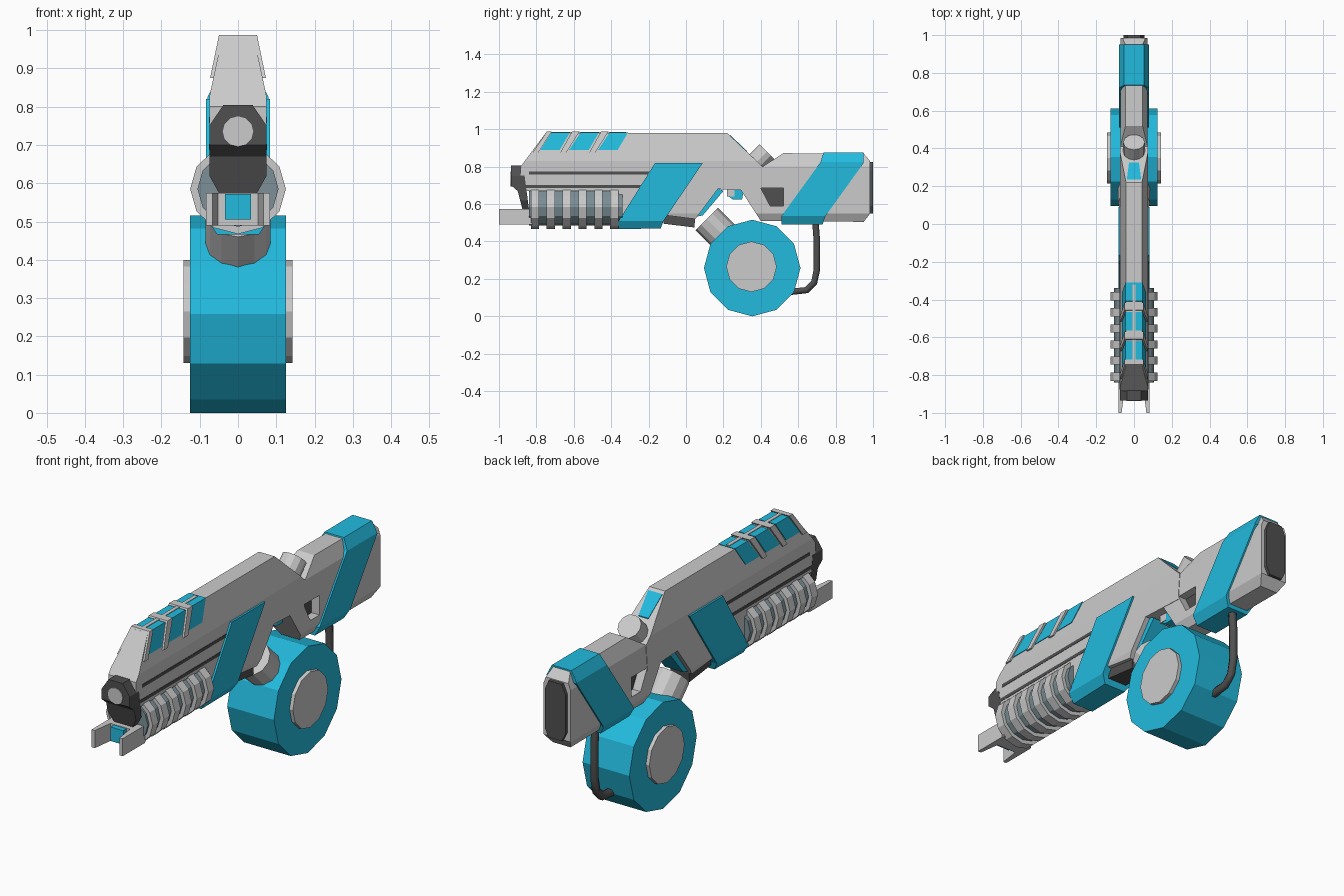
import bpy, bmesh
from mathutils import Vector

if "Cube" in bpy.data.objects:
    bpy.data.objects.remove(bpy.data.objects["Cube"])


def material(name, rgb):
    m = bpy.data.materials.new(name)
    m.diffuse_color = (*rgb, 1)
    m.use_nodes = True
    m.node_tree.nodes["Principled BSDF"].inputs["Base Color"].default_value = m.diffuse_color
    return m


BLUE = material("blue", (0.016, 0.5, 0.74))
DARK = material("dark", (0.08, 0.08, 0.08))
SLATE = material("slate", (0.2, 0.28, 0.31))


def finish(bm, name, mat):
    bmesh.ops.recalc_face_normals(bm, faces=bm.faces)
    me = bpy.data.meshes.new(name)
    bm.to_mesh(me)
    bm.free()
    ob = bpy.data.objects.new(name, me)
    bpy.context.collection.objects.link(ob)
    if mat:
        me.materials.append(mat)
    return ob


def half_width(section, z):
    if z <= section[0][0]:
        return section[0][1]
    for (z0, w0), (z1, w1) in zip(section, section[1:]):
        if z <= z1:
            return w0 + (w1 - w0) * (z - z0) / (z1 - z0)
    return section[-1][1]


def prism(name, profile, section, mat=None, x=0):
    """Side profile (y, z) extruded in x; section gives half width by height."""
    if not isinstance(section, list):
        section = [(0, section)]
    bm = bmesh.new()
    sides = [[bm.verts.new((s, y, z)) for y, z in profile] for s in (-1, 1)]
    bm.faces.new(sides[0])
    bm.faces.new(sides[1][::-1])
    n = len(profile)
    for i in range(n):
        j = (i + 1) % n
        bm.faces.new((sides[0][i], sides[1][i], sides[1][j], sides[0][j]))
    for z, _ in section:
        bmesh.ops.bisect_plane(bm, geom=bm.verts[:] + bm.edges[:] + bm.faces[:],
                               plane_co=(0, 0, z), plane_no=(0, 0, 1))
    for v in bm.verts:
        v.co.x = x + (1 if v.co.x > 0 else -1) * half_width(section, v.co.z)
    return finish(bm, name, mat)


def rect(y0, y1, z0, z1):
    return [(y0, z0), (y1, z0), (y1, z1), (y0, z1)]


def cylinder(name, a, b, r, sides=12, mat=None, zscale=1):
    a, b = Vector(a), Vector(b)
    bm = bmesh.new()
    bmesh.ops.create_cone(bm, cap_ends=True, segments=sides, radius1=r, radius2=r,
                          depth=(b - a).length)
    rot = (b - a).to_track_quat('Z', 'Y')
    mid = (a + b) / 2
    for v in bm.verts:
        p = rot @ v.co
        v.co = mid + Vector((p.x, p.y, p.z * zscale))
    return finish(bm, name, mat)


# Receiver with sloped upper sides
body_sec = [(0.5, 0.06), (0.55, 0.074), (0.83, 0.074), (0.98, 0.042)]
prism("receiver", [(-0.885, 0.67), (-0.885, 0.80), (-0.75, 0.98), (0.22, 0.98), (0.41, 0.80),
                   (0.40, 0.67), (0.17, 0.68), (0.05, 0.52), (-0.11, 0.54), (-0.36, 0.52),
                   (-0.36, 0.67)], body_sec)
prism("lower_block", [(-0.12, 0.56), (-0.12, 0.495), (0.045, 0.475), (0.05, 0.54)], 0.05, DARK)
for z, y0, y1 in ((0.765, -0.84, -0.19), (0.695, -0.875, -0.22)):
    prism("side_groove", rect(y0, y1, z - 0.008, z + 0.008), 0.0755, DARK)

# Stock with a pocket in each side
stock = prism("stock", [(0.29, 0.68), (0.41, 0.80), (0.52, 0.872), (0.95, 0.87), (0.985, 0.83),
                        (0.985, 0.55), (0.95, 0.505), (0.40, 0.51)],
              [(0.505, 0.048), (0.55, 0.072), (0.80, 0.072), (0.872, 0.045)])
pocket = [(0.40, 0.685), (0.52, 0.685), (0.52, 0.59), (0.45, 0.59)]
cutter = prism("pocket_cutter", pocket, 0.2)
cutter.hide_render = True
cutter.hide_set(True)
cut = stock.modifiers.new("pocket", 'BOOLEAN')
cut.object = cutter
cut.operation = 'DIFFERENCE'
cut.solver = 'EXACT'
prism("pocket_floor", [(0.39, 0.695), (0.53, 0.695), (0.53, 0.58), (0.44, 0.58)], 0.03, DARK)
prism("butt_pad", rect(0.97, 1.0, 0.55, 0.825),
      [(0.55, 0.035), (0.59, 0.055), (0.78, 0.055), (0.825, 0.035)], DARK)

# Blue bands wrapping stock and receiver
prism("stock_band", [(0.51, 0.535), (0.51, 0.49), (0.73, 0.49), (0.745, 0.535), (0.95, 0.82),
                     (0.95, 0.877), (0.735, 0.877), (0.72, 0.825)],
      [(0.49, 0.055), (0.535, 0.08), (0.825, 0.08), (0.877, 0.052)], BLUE)
prism("front_band", [(-0.36, 0.51), (-0.36, 0.466), (-0.135, 0.47), (-0.12, 0.51),
                     (0.09, 0.82), (-0.165, 0.82)],
      [(0.466, 0.055), (0.51, 0.083), (0.82, 0.083)], BLUE)

# Trigger opening
prism("arch_trim", [(0.16, 0.69), (0.20, 0.67), (0.09, 0.54), (0.045, 0.53)], 0.05, BLUE)
prism("trigger_mount", rect(0.22, 0.26, 0.64, 0.69), 0.03)
prism("trigger", [(0.23, 0.69), (0.23, 0.64), (0.25, 0.625), (0.30, 0.625), (0.31, 0.69)],
      0.028, BLUE)

# Top windows with leaning ribs
slope = [(0.85, 0.073), (0.984, 0.0445)]
rib_sec = [(0.85, 0.078), (0.986, 0.05)]
for i in range(3):
    y = -0.78 + 0.155 * i
    prism("top_window", [(y, 0.89), (y + 0.105, 0.89), (y + 0.16, 0.983), (y + 0.062, 0.983)],
          slope, BLUE)
    if i < 2:
        prism("top_rib", [(y + 0.108, 0.875), (y + 0.14, 0.875), (y + 0.21, 0.987),
                          (y + 0.17, 0.987)], rib_sec)
prism("front_rib", [(-0.82, 0.875), (-0.79, 0.875), (-0.718, 0.987), (-0.745, 0.987)], rib_sec)
prism("top_spine", rect(-0.74, -0.32, 0.96, 0.986), 0.009)

# Rear sight screen on the back slope and the hammer
prism("sight_screen", [(0.235, 0.95), (0.235, 0.97), (0.325, 0.885), (0.325, 0.86)],
      [(0.88, 0.026), (0.97, 0.038)], BLUE)
cylinder("hammer", (0, 0.34, 0.787), (0, 0.433, 0.88), 0.057)

# Ribbed handguard
cylinder("handguard_core", (0, -0.84, 0.585), (0, -0.34, 0.585), 0.106, mat=SLATE, zscale=0.93)
for i in range(6):
    y = -0.808 + 0.085 * i
    cylinder("handguard_ring", (0, y - 0.022, 0.585), (0, y + 0.022, 0.585), 0.125, zscale=0.94)

# Muzzle
prism("muzzle", [(-0.935, 0.805), (-0.87, 0.805), (-0.84, 0.575), (-0.875, 0.575),
                 (-0.90, 0.67), (-0.935, 0.70)],
      [(0.575, 0.05), (0.62, 0.075), (0.75, 0.075), (0.805, 0.038)], DARK)
cylinder("bore", (0, -0.938, 0.735), (0, -0.90, 0.735), 0.04)

# Front prongs, tapered toward the tip
prism("prong_mount", rect(-0.90, -0.82, 0.49, 0.575), 0.08)
prism("prong_insert", rect(-0.925, -0.88, 0.505, 0.572), 0.034, BLUE)
for s in (-1, 1):
    prong = prism("prong", rect(-1.0, -0.83, 0.49, 0.575), 0.02, x=s * 0.063)
    for v in prong.data.vertices:
        if v.co.y < -0.95 and abs(v.co.x) < 0.063:
            v.co.x = s * 0.066

# Drum, hubs and neck
cylinder("drum", (-0.125, 0.354, 0.258), (0.125, 0.354, 0.258), 0.258, mat=BLUE)
cylinder("drum_hub", (-0.143, 0.35, 0.265), (0.143, 0.35, 0.265), 0.135)
cylinder("drum_neck", (0, 0.11, 0.52), (0, 0.26, 0.37), 0.085)

# Cable from stock to drum
curve = bpy.data.curves.new("cable", 'CURVE')
curve.dimensions = '3D'
curve.bevel_depth = 0.02
curve.bevel_resolution = 1
curve.use_fill_caps = True
path = [(0.69, 0.53), (0.70, 0.40), (0.70, 0.25), (0.685, 0.18), (0.645, 0.14), (0.55, 0.13)]
spline = curve.splines.new('POLY')
spline.points.add(len(path) - 1)
for p, (y, z) in zip(spline.points, path):
    p.co = (0, y, z, 1)
curve.materials.append(DARK)
bpy.context.collection.objects.link(bpy.data.objects.new("cable", curve))
